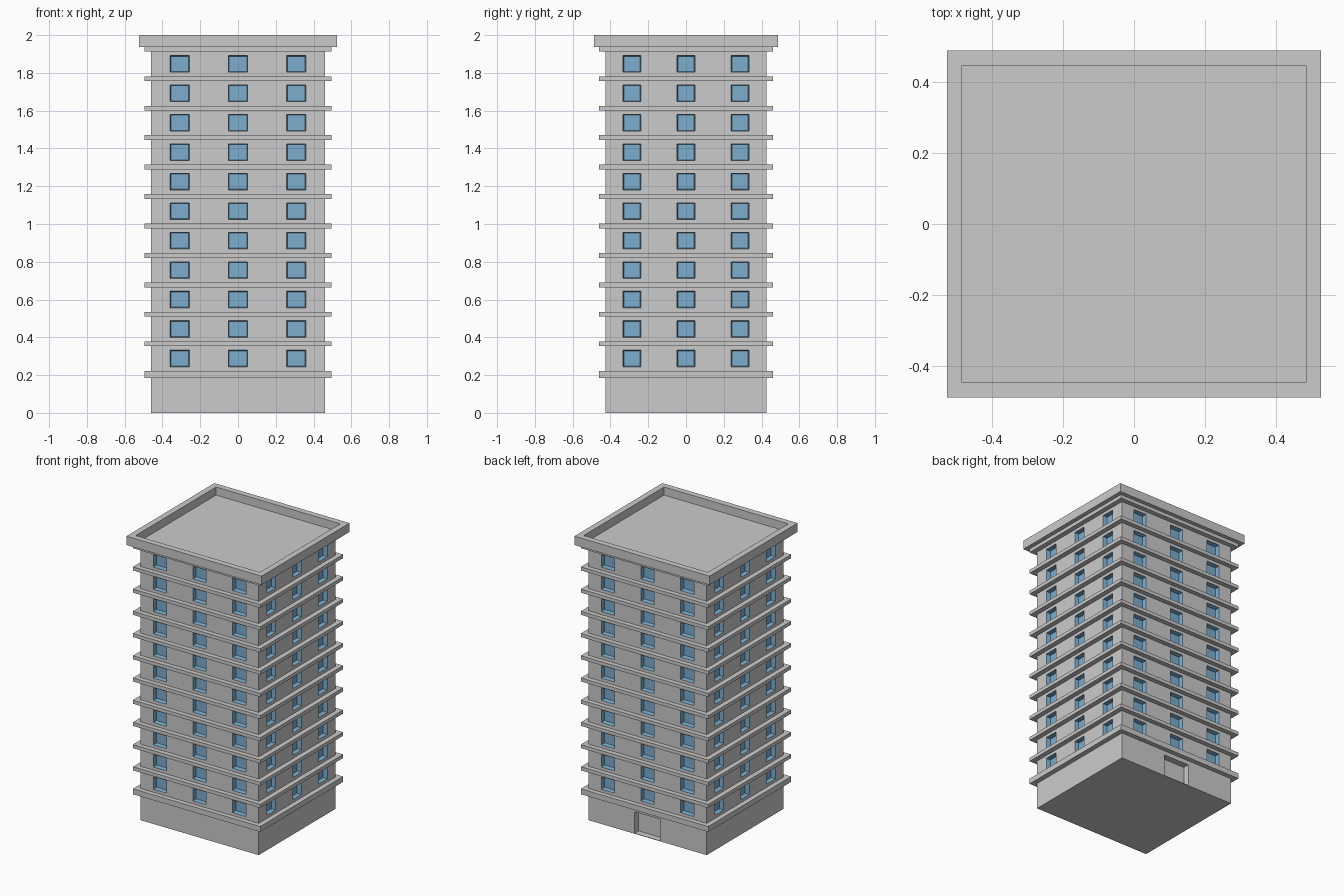
import bpy, bmesh
from mathutils import Vector

if "Cube" in bpy.data.objects:
    bpy.data.objects.remove(bpy.data.objects["Cube"])

HX, HY = 0.46, 0.427          # half sizes of the tower
FLOORS, STEP = 11, 0.156      # storeys above the base

glass = bpy.data.materials.new("window_blue")
glass.diffuse_color = (0.2, 0.42, 0.62, 1)
glass.use_nodes = True
glass.node_tree.nodes["Principled BSDF"].inputs["Base Color"].default_value = glass.diffuse_color


def finish(bm, name, mat=None):
    me = bpy.data.meshes.new(name)
    bmesh.ops.remove_doubles(bm, verts=bm.verts, dist=1e-5)
    bm.to_mesh(me)
    bm.free()
    ob = bpy.data.objects.new(name, me)
    bpy.context.collection.objects.link(ob)
    if mat:
        me.materials.append(mat)
    return ob


def box(bm, hx, hy, z0, z1):
    geom = bmesh.ops.create_cube(bm, size=1)
    for v in geom["verts"]:
        v.co = Vector((v.co.x * 2 * hx, v.co.y * 2 * hy, z0 if v.co.z < 0 else z1))


def quad(bm, pts):
    bm.faces.new([bm.verts.new(p) for p in pts])


# The four walls: (outward normal, sideways axis, distance, half width)
FRONT = (Vector((0, -1, 0)), Vector((1, 0, 0)), HY, HX)
RIGHT = (Vector((1, 0, 0)), Vector((0, 1, 0)), HX, HY)
BACK = (Vector((0, 1, 0)), Vector((-1, 0, 0)), HY, HX)
LEFT = (Vector((-1, 0, 0)), Vector((0, -1, 0)), HX, HY)


def wall(side, us, zs, bm, bm_recess, depth, taper):
    """Gridded wall; every odd/odd cell becomes a recess."""
    n, axis, dist, _ = side

    def pt(u, z, d=0):
        p = n * (dist - d) + axis * u
        return Vector((p.x, p.y, z))

    for i, (u0, u1) in enumerate(zip(us, us[1:])):
        for j, (z0, z1) in enumerate(zip(zs, zs[1:])):
            outer = [pt(u0, z0), pt(u1, z0), pt(u1, z1), pt(u0, z1)]
            if not (i % 2 and j % 2):
                quad(bm, outer)
                continue
            t = taper
            inner = [pt(u0 + t, z0 + t, depth), pt(u1 - t, z0 + t, depth),
                     pt(u1 - t, z1 - t, depth), pt(u0 + t, z1 - t, depth)]
            quad(bm_recess, inner)
            for k in range(4):
                m = (k + 1) % 4
                quad(bm_recess, [outer[k], outer[m], inner[m], inner[k]])


def cap(bm, z, up):
    pts = [(-HX, -HY, z), (HX, -HY, z), (HX, HY, z), (-HX, HY, z)]
    quad(bm, pts if up else pts[::-1])


# Tower walls with recessed windows
tower, windows = bmesh.new(), bmesh.new()
zs = [0.2]
for f in range(FLOORS):
    zs += [0.244 + f * STEP, 0.332 + f * STEP]
zs.append(1.94)
for side in (FRONT, RIGHT, BACK, LEFT):
    half = side[3]
    w = half * 0.111
    us = [-half]
    for c in (-0.67 * half, 0, 0.67 * half):
        us += [c - w, c + w]
    us.append(half)
    wall(side, us, zs, tower, windows, 0.03, 0.004)
cap(tower, 1.94, True)
finish(tower, "tower_walls")
finish(windows, "windows", glass)

# Base with the doorway at the back
base = bmesh.new()
for side in (FRONT, RIGHT, BACK, LEFT):
    half = side[3]
    us = [-half, -0.1, 0.1, half] if side is BACK else [-half, half]
    wall(side, us, [0, 0.003, 0.155, 0.2], base, base, 0.045, 0)
cap(base, 0, False)
finish(base, "base")

# Ledges between storeys
ledges = bmesh.new()
box(ledges, 0.495, 0.46, 0.185, 0.223)
for f in range(FLOORS):
    box(ledges, 0.495, 0.46, 0.353 + f * STEP, 0.378 + f * STEP)
finish(ledges, "ledges")

# Roof slab with sunken centre and parapet
roof = bmesh.new()
box(roof, 0.525, 0.488, 1.938, 2.0)
roof.normal_update()
top = max(roof.faces, key=lambda f: f.calc_center_median().z)
bmesh.ops.inset_region(roof, faces=[top], thickness=0.06)
sunk = bmesh.ops.extrude_discrete_faces(roof, faces=[top])["faces"]
for v in sunk[0].verts:
    v.co.z = 1.943
finish(roof, "roof_parapet")
